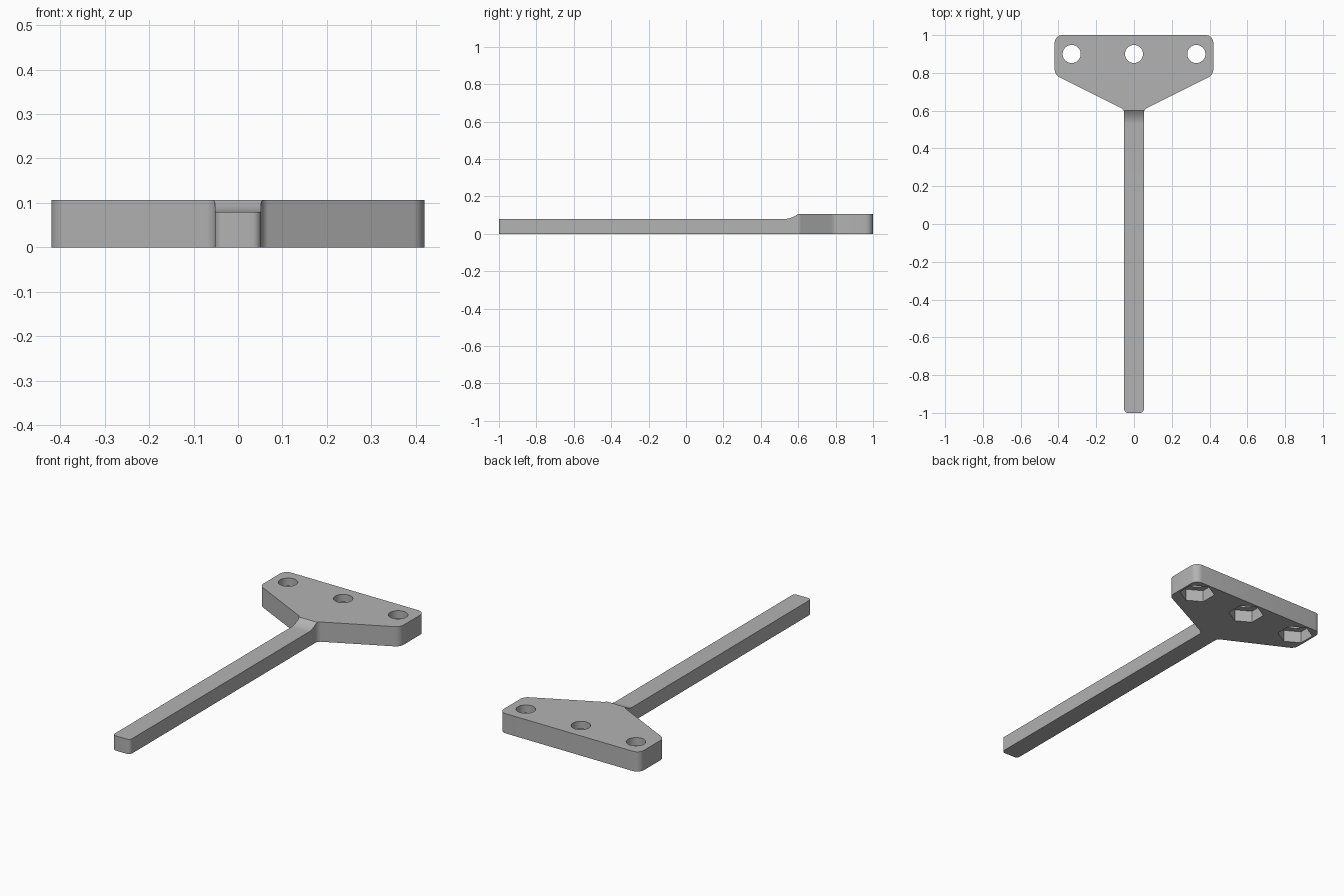
import bpy, bmesh, math
from mathutils import Vector, Matrix

cube = bpy.data.objects.get("Cube")
if cube:
    bpy.data.objects.remove(cube, do_unlink=True)

HEAD_TOP, ROD_TOP = 0.107, 0.08

grey = bpy.data.materials.new("plain grey")
grey.use_nodes = True
colour = (0.45, 0.45, 0.45, 1)
grey.diffuse_color = colour
grey.node_tree.nodes["Principled BSDF"].inputs["Base Color"].default_value = colour


def rounded(corners, steps=8):
    """Outline from (x, y, radius) corners, each replaced by an arc."""
    out = []
    for i, (x, y, r) in enumerate(corners):
        p = Vector((x, y))
        a = (Vector(corners[i - 1][:2]) - p).normalized()
        b = (Vector(corners[(i + 1) % len(corners)][:2]) - p).normalized()
        half = a.angle(b) / 2
        centre = p + (a + b).normalized() * r / math.sin(half)
        start = p + a * r / math.tan(half) - centre
        end = p + b * r / math.tan(half) - centre
        sweep = start.angle_signed(end)
        for k in range(steps + 1):
            out.append(centre + Matrix.Rotation(-sweep * k / steps, 2) @ start)
    return out


def prism(name, points, direction):
    """Closed solid from a planar outline pushed along a direction."""
    bm = bmesh.new()
    face = bm.faces.new([bm.verts.new(p) for p in points])
    pushed = bmesh.ops.extrude_face_region(bm, geom=[face], use_keep_orig=True)
    verts = [g for g in pushed["geom"] if isinstance(g, bmesh.types.BMVert)]
    bmesh.ops.translate(bm, vec=direction, verts=verts)
    bmesh.ops.recalc_face_normals(bm, faces=bm.faces)
    mesh = bpy.data.meshes.new(name)
    bm.to_mesh(mesh)
    bm.free()
    obj = bpy.data.objects.new(name, mesh)
    bpy.context.collection.objects.link(obj)
    mesh.materials.append(grey)
    return obj


def ring(x, y, z, radius, sides):
    turn = math.pi / 2
    return [(x + radius * math.cos(turn + math.tau * i / sides),
             y + radius * math.sin(turn + math.tau * i / sides), z) for i in range(sides)]


# Rod and flared head as one outline
half = [(0.052, -1, 0.02), (0.052, 0.606, 0.03), (0.42, 0.79, 0.045), (0.42, 1, 0.04)]
outline = half + [(-x, y, r) for x, y, r in reversed(half)]
body = prism("mounting_bracket", [(p.x, p.y, 0) for p in rounded(outline)], (0, 0, HEAD_TOP))

# Cutter that lowers the rod and leaves a curved ramp up to the head
ramp = [(-1.2, 0.2), (-1.2, ROD_TOP)]
for i in range(11):
    t = i / 10
    ramp.append((0.53 + 0.07 * t, ROD_TOP + (HEAD_TOP - ROD_TOP) * t * t))
ramp.append((0.6, 0.2))
cutters = [prism("ramp_cutter", [(-0.2, y, z) for y, z in ramp], (0.4, 0, 0))]

# Bolt holes with hexagonal nut pockets underneath
for x in (-0.33, 0, 0.33):
    cutters.append(prism("bolt_hole_cutter", ring(x, 0.9, -0.1, 0.048, 32), (0, 0, 0.4)))
    cutters.append(prism("nut_pocket_cutter", ring(x, 0.9, -0.1, 0.09, 6), (0, 0, 0.165)))

bpy.context.view_layer.objects.active = body
body.select_set(True)
for cutter in cutters:
    cut = body.modifiers.new(cutter.name, "BOOLEAN")
    cut.operation, cut.solver, cut.object = "DIFFERENCE", "EXACT", cutter
    bpy.ops.object.modifier_apply(modifier=cut.name)
    bpy.data.objects.remove(cutter, do_unlink=True)

bpy.ops.object.shade_smooth_by_angle(angle=math.radians(25))
